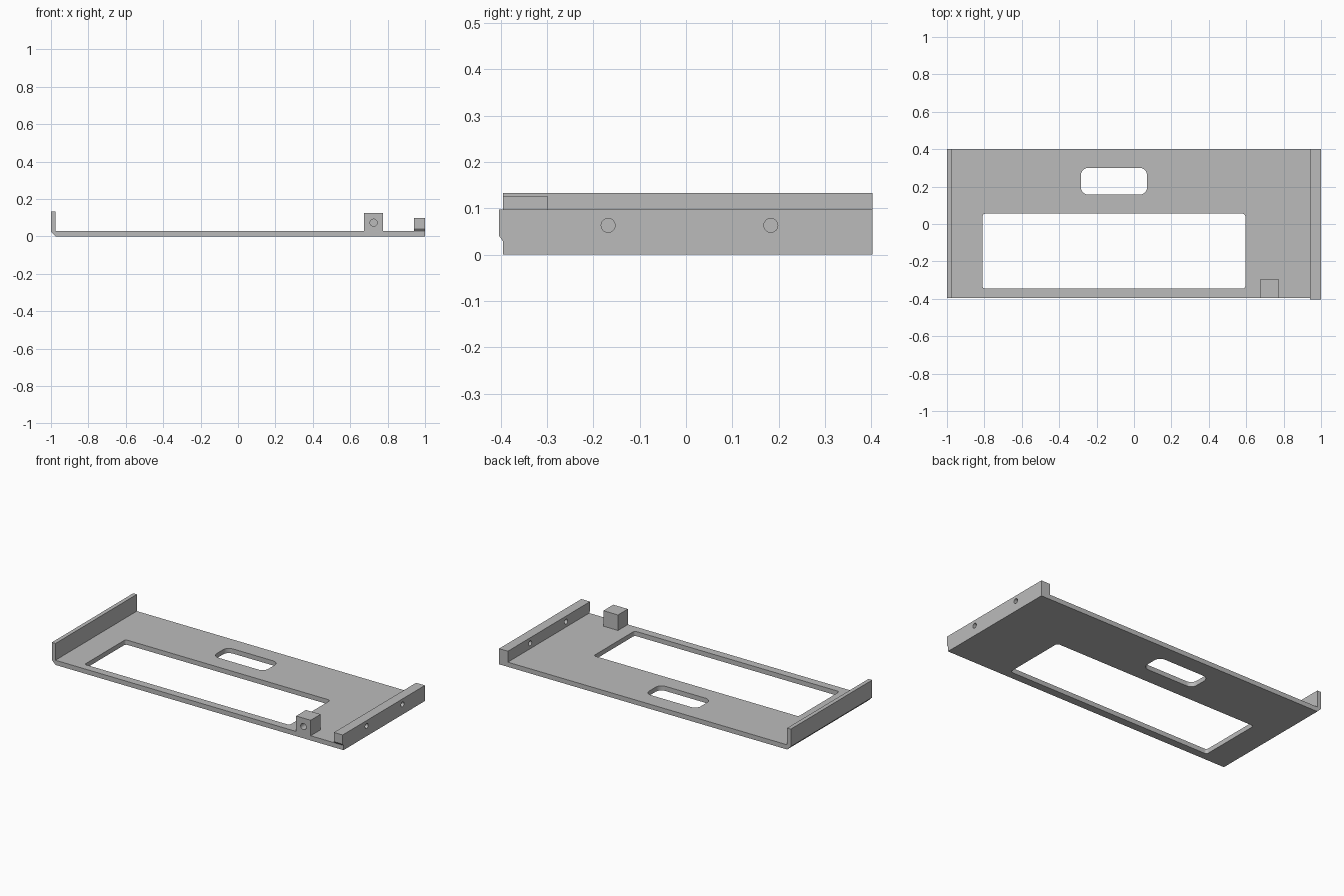
import bpy
import bmesh
from math import pi, cos, sin
from mathutils import Vector

old = bpy.data.objects.get("Cube")
if old:
    bpy.data.objects.remove(old, do_unlink=True)

grey = bpy.data.materials.new("plain grey")
grey.use_nodes = True
colour = (0.5, 0.5, 0.5, 1)
grey.diffuse_color = colour
grey.node_tree.nodes["Principled BSDF"].inputs["Base Color"].default_value = colour


def prism(name, points, axis, start, end):
    """Extrude a 2D outline along x, y or z."""
    def place(a, b, c):
        return {"x": (c, a, b), "y": (a, c, b), "z": (a, b, c)}[axis]
    bm = bmesh.new()
    face = bm.faces.new([bm.verts.new(place(a, b, start)) for a, b in points])
    out = bmesh.ops.extrude_face_region(bm, geom=[face])
    verts = [v for v in out["geom"] if isinstance(v, bmesh.types.BMVert)]
    bmesh.ops.translate(bm, verts=verts, vec=Vector(place(0, 0, end - start)))
    bmesh.ops.recalc_face_normals(bm, faces=bm.faces)
    mesh = bpy.data.meshes.new(name)
    bm.to_mesh(mesh)
    bm.free()
    mesh.materials.append(grey)
    obj = bpy.data.objects.new(name, mesh)
    bpy.context.collection.objects.link(obj)
    return obj


def rounded(x0, x1, y0, y1, r, steps=8):
    """Outline of a rectangle with rounded corners."""
    corners = [(x1 - r, y1 - r), (x0 + r, y1 - r), (x0 + r, y0 + r), (x1 - r, y0 + r)]
    return [(cx + r * cos((k + i / steps) * pi / 2), cy + r * sin((k + i / steps) * pi / 2))
            for k, (cx, cy) in enumerate(corners) for i in range(steps + 1)]


def circle(a, b, r, n=32):
    return [(a + r * cos(2 * pi * i / n), b + r * sin(2 * pi * i / n)) for i in range(n)]


def activate(obj):
    bpy.ops.object.select_all(action="DESELECT")
    obj.select_set(True)
    bpy.context.view_layer.objects.active = obj


def cut(obj, cutter):
    cutter.hide_render = True
    mod = obj.modifiers.new("cut", "BOOLEAN")
    mod.operation = "DIFFERENCE"
    mod.solver = "EXACT"
    mod.object = cutter
    activate(obj)
    bpy.ops.object.modifier_apply(modifier=mod.name)
    bpy.data.objects.remove(cutter, do_unlink=True)


FRONT, BACK, TOP = -0.395, 0.402, 0.029

# Base plate with its upturned side lip and chamfered lower corner
plate = prism("base_plate", [(-0.975, 0), (1, 0), (1, TOP), (-0.975, TOP),
                             (-0.975, 0.133), (-1, 0.133), (-1, 0.025)], "y", FRONT, BACK)
# Large window and handle slot
cut(plate, prism("window_cutter", rounded(-0.81, 0.595, -0.346, 0.055, 0.015), "z", -0.1, 0.1))
cut(plate, prism("slot_cutter", rounded(-0.284, 0.07, 0.157, 0.3, 0.04), "z", -0.1, 0.1))

# Side rail, slightly overhanging the front, with two through holes
rail = prism("side_rail", [(FRONT, TOP), (BACK, TOP), (BACK, 0.097),
                           (-0.403, 0.097), (-0.403, 0.04)], "x", 0.94, 1)
for y in (-0.168, 0.183):
    cut(rail, prism("rail_hole_cutter", circle(y, 0.063, 0.015), "x", 0.9, 1.1))

# Front block with a blind hole
block = prism("front_block", [(0.675, TOP), (0.775, TOP), (0.775, 0.125), (0.675, 0.125)],
              "y", FRONT, -0.298)
cut(block, prism("block_hole_cutter", circle(0.725, 0.073, 0.019), "y", -0.5, -0.34))

for part in (plate, rail, block):
    activate(part)
    bpy.ops.object.shade_smooth_by_angle(angle=pi / 6)
